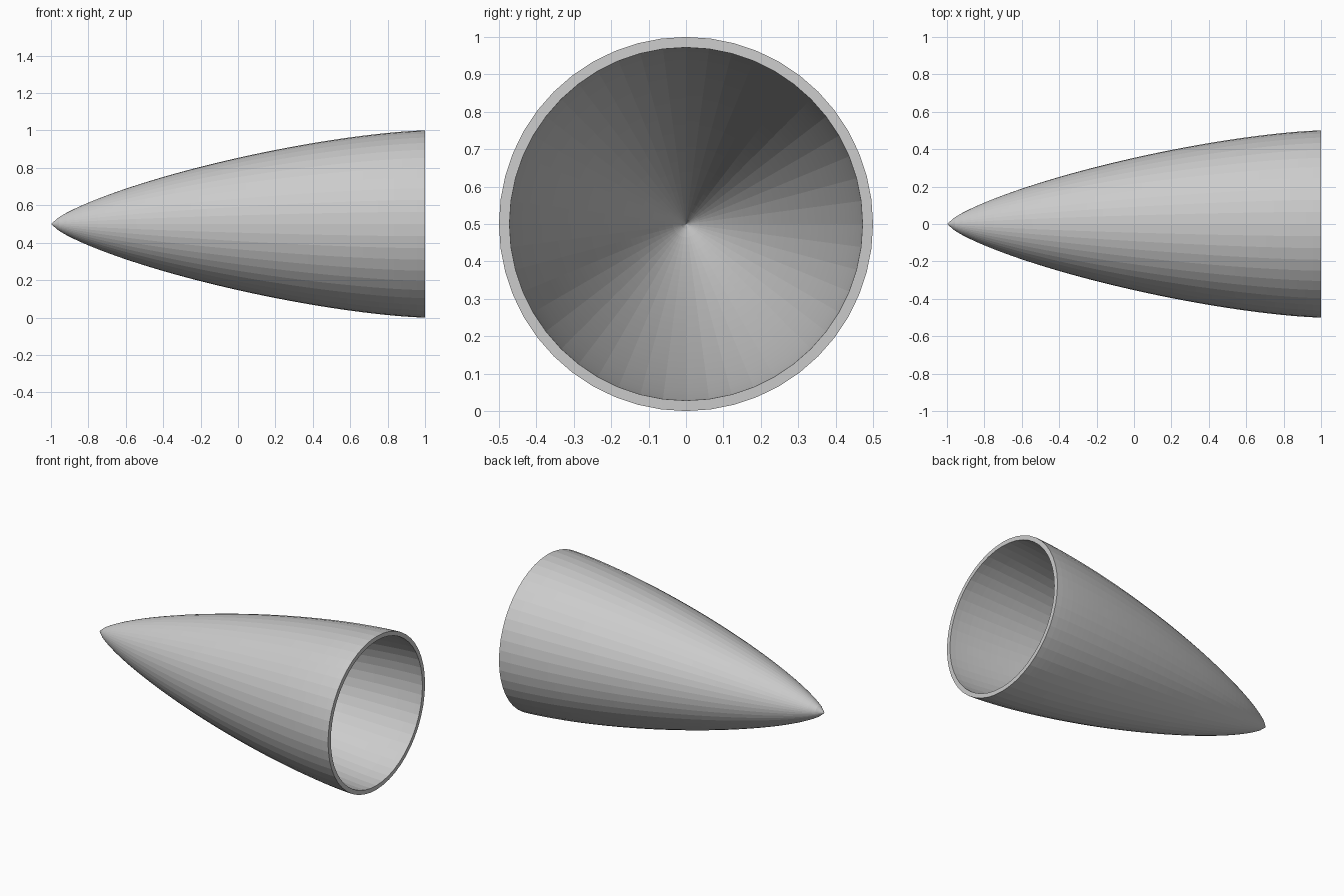
import bpy, bmesh, math

if "Cube" in bpy.data.objects:
    bpy.data.objects.remove(bpy.data.objects["Cube"])

SIDES, STEPS = 48, 48
LENGTH, RADIUS, WALL = 2.0, 0.5, 0.028


def ogive(t):
    """Nose cone radius at fraction t of the length from the tip."""
    a = math.acos(1 - 2 * t)
    return RADIUS * math.sqrt(max(0, a - math.sin(2 * a) / 2) / math.pi)


# Outer skin: profile lathed about the x axis
bm = bmesh.new()
tip = bm.verts.new((-1, 0, 0.5))
rings = []
for i in range(1, STEPS + 1):
    t = i / STEPS
    r = ogive(t)
    rings.append([bm.verts.new((-1 + LENGTH * t,
                                r * math.cos(2 * math.pi * k / SIDES),
                                0.5 + r * math.sin(2 * math.pi * k / SIDES)))
                  for k in range(SIDES)])
for k in range(SIDES):
    n = (k + 1) % SIDES
    bm.faces.new((tip, rings[0][n], rings[0][k]))
    for a, b in zip(rings, rings[1:]):
        bm.faces.new((a[k], a[n], b[n], b[k]))
bmesh.ops.recalc_face_normals(bm, faces=bm.faces[:])
# Make the normals point away from the axis
bm.normal_update()
if sum(f.normal.dot(f.calc_center_median() - tip.co.lerp((1, 0, 0.5), 0.5)) for f in bm.faces) < 0:
    bmesh.ops.reverse_faces(bm, faces=bm.faces[:])
mesh = bpy.data.meshes.new("nose_cone")
bm.to_mesh(mesh)
bm.free()
cone = bpy.data.objects.new("nose_cone", mesh)
bpy.context.collection.objects.link(cone)

# Wall thickness, growing inward and leaving the base open
wall = cone.modifiers.new("wall", "SOLIDIFY")
wall.thickness = WALL
wall.offset = -1
